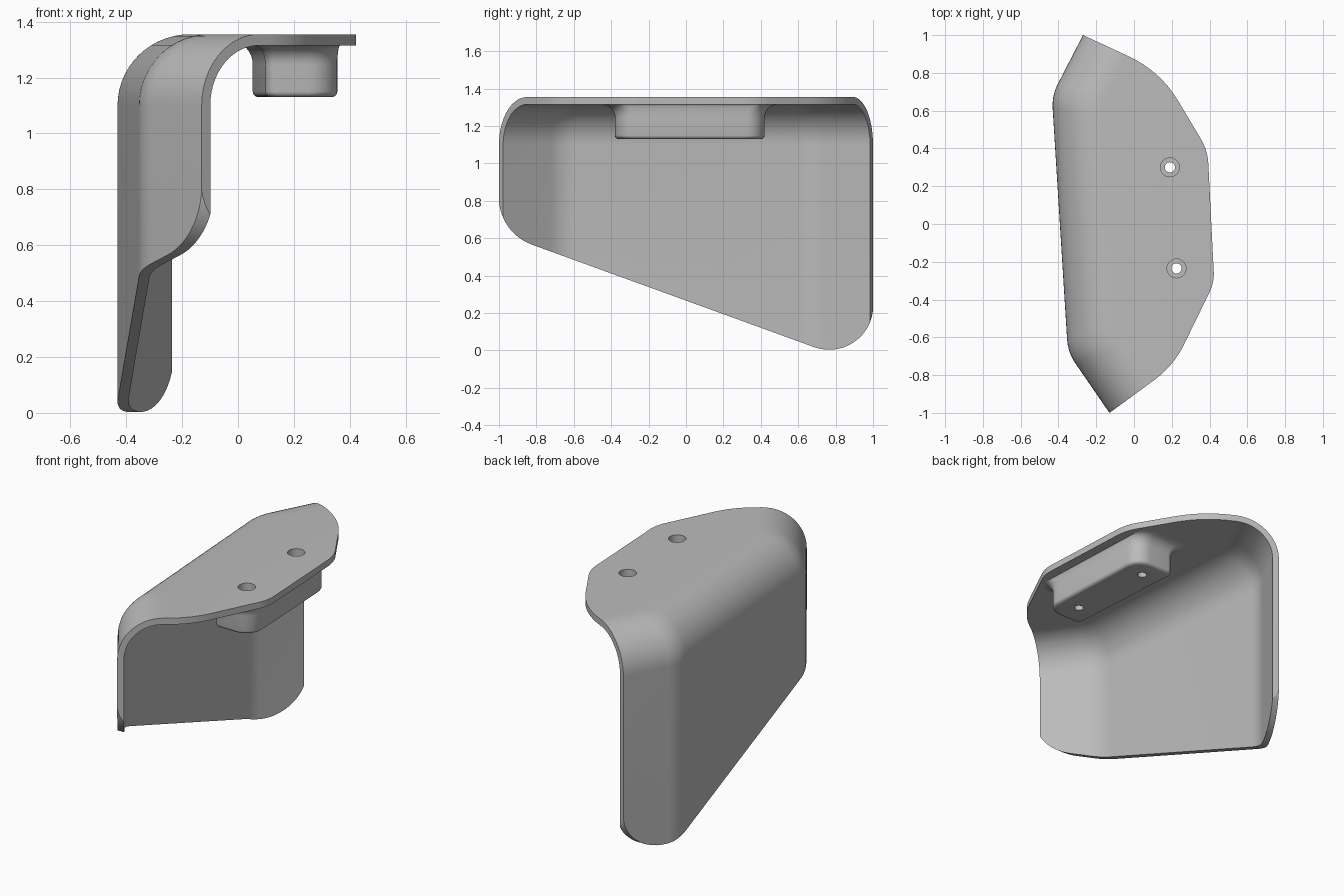
import bpy, bmesh, math
from mathutils import Vector

cube = bpy.data.objects.get("Cube")
if cube:
    bpy.data.objects.remove(cube, do_unlink=True)

grey = bpy.data.materials.new("plain_grey")
grey.use_nodes = True
tone = (0.5, 0.5, 0.5, 1)
grey.diffuse_color = tone
grey.node_tree.nodes["Principled BSDF"].inputs["Base Color"].default_value = tone


def rounded(poly, radii, inset=0, weights=None, steps=8):
    """Counter-clockwise polygon, inset edge by edge, with rounded corners."""
    n = len(poly)
    pts = [Vector(p) for p in poly]
    weights = weights or [1] * n
    lines = []
    for i in range(n):
        d = (pts[(i + 1) % n] - pts[i]).normalized()
        lines.append((pts[i] + Vector((-d.y, d.x)) * inset * weights[i], d))
    out = []
    for i in range(n):
        (p, d), (q, e) = lines[i - 1], lines[i]
        cross = d.x * e.y - d.y * e.x
        w = q - p
        corner = p + d * ((w.x * e.y - w.y * e.x) / cross)
        r = radii[i]
        if r == 0:
            out.append(corner)
            continue
        turn = math.atan2(cross, d.dot(e))
        start = corner - d * r * math.tan(abs(turn) / 2)
        side = Vector((-d.y, d.x)) * math.copysign(r, turn)
        for k in range(steps + 1):
            a = turn * k / steps
            c, s = math.cos(a), math.sin(a)
            out.append(start + side - Vector((side.x * c - side.y * s, side.x * s + side.y * c)))
    return out


def loft(name, rings):
    """Solid through equal rings of 3D points, capped at both ends."""
    bm = bmesh.new()
    loops = [[bm.verts.new(p) for p in ring] for ring in rings]
    for a, b in zip(loops, loops[1:]):
        for i in range(len(a)):
            j = (i + 1) % len(a)
            bm.faces.new((a[i], a[j], b[j], b[i]))
    bm.faces.new(loops[0][::-1])
    bm.faces.new(loops[-1])
    bmesh.ops.recalc_face_normals(bm, faces=bm.faces)
    mesh = bpy.data.meshes.new(name)
    bm.to_mesh(mesh)
    bm.free()
    mesh.materials.append(grey)
    obj = bpy.data.objects.new(name, mesh)
    bpy.context.collection.objects.link(obj)
    return obj


def flat(points, z):
    return [(p.x, p.y, z) for p in points]


def activate(obj):
    bpy.ops.object.select_all(action='DESELECT')
    obj.select_set(True)
    bpy.context.view_layer.objects.active = obj


def boolean(obj, cutter, operation):
    activate(obj)
    mod = obj.modifiers.new("cut", 'BOOLEAN')
    mod.operation, mod.object, mod.solver = operation, cutter, 'EXACT'
    bpy.ops.object.modifier_apply(modifier=mod.name)


# Wall plan: three walls, with the ends run on past the tips
plan = [(0.31, -1.64), (1.5, -1.64), (1.5, 1.64), (0.06, 1.64), (-0.435, 0.68), (-0.35, -0.68)]
plan_radii = [0, 0, 0, 0, 0.25, 0.25]


def dome(name, wall, bottom, top, radius, steps=14):
    rings = [flat(rounded(plan, plan_radii, wall), bottom)]
    for k in range(steps + 1):
        a = math.pi / 2 * k / steps
        inset = wall + radius * (1 - math.cos(a))
        rings.append(flat(rounded(plan, plan_radii, inset), top - radius + radius * math.sin(a)))
    return loft(name, rings)


shell = dome("cover_shell", 0, -0.2, 1.355, 0.255)
hollow = dome("hollow_cutter", 0.038, -0.3, 1.315, 0.215)

# Outline of the top plate, seen from above
outline = [(-1, -1.2), (-0.35, -1.16), (-0.02, -0.92), (0.21, -0.75), (0.425, -0.31),
           (0.39, 0.39), (0.14, 0.81), (-0.54, 1.125), (-1, 1.1)]
edge = rounded(outline, [0, 0, 0, 0.5, 0.22, 0.28, 0.6, 0, 0])
plate_cutter = loft("plate_cutter", [flat(edge, -1), flat(edge, 2)])

# Slanted lower edge with rounded corners, seen from the side
skirt = rounded([(-1.001, 0.63), (1.001, -0.097), (1.001, 1.8), (-1.001, 1.8)],
                [0.27, 0.235, 0, 0], steps=14)
skirt_cutter = loft("skirt_cutter", [[(x, p.x, p.y) for p in skirt] for x in (-2, 2)])

boolean(shell, hollow, 'DIFFERENCE')
boolean(shell, plate_cutter, 'INTERSECT')
boolean(shell, skirt_cutter, 'INTERSECT')

# Mounting block under the plate: rounded foot, flared root
block = [(0.1, -0.38), (0.36, -0.38), (0.325, 0.42), (0.05, 0.42)]
flare_weights = [1, 0.1, 1, 0.6]
rings = []
for k in range(5):
    a = math.pi / 2 * k / 4
    rings.append(flat(rounded(block, [0.04, 0.1, 0.1, 0.04], 0.02 * (1 - math.sin(a))),
                      1.15 - 0.02 * math.cos(a)))
for k in range(7):
    a = math.pi / 2 * k / 6
    rings.append(flat(rounded(block, [0.04, 0.1, 0.1, 0.04], -0.07 * (1 - math.cos(a)), flare_weights),
                      1.245 + 0.07 * math.sin(a)))
rings.append([(x, y, 1.33) for x, y, z in rings[-1]])
mount = loft("mounting_block", rings)
boolean(mount, plate_cutter, 'INTERSECT')
cutters = [hollow, plate_cutter, skirt_cutter]

# Two counterbored screw holes
for x, y in ((0.19, 0.3), (0.225, -0.235)):
    for radius, low in ((0.05, 1.23), (0.027, 1)):
        circle = [Vector((x + radius * math.cos(t * math.pi / 16), y + radius * math.sin(t * math.pi / 16)))
                  for t in range(32)]
        drill = loft("hole_cutter", [flat(circle, low), flat(circle, 1.5)])
        for part in (shell, mount):
            boolean(part, drill, 'DIFFERENCE')
        cutters.append(drill)

for cutter in cutters:
    bpy.data.objects.remove(cutter, do_unlink=True)
for part in (shell, mount):
    activate(part)
    bpy.ops.object.shade_smooth_by_angle(angle=math.radians(30))
